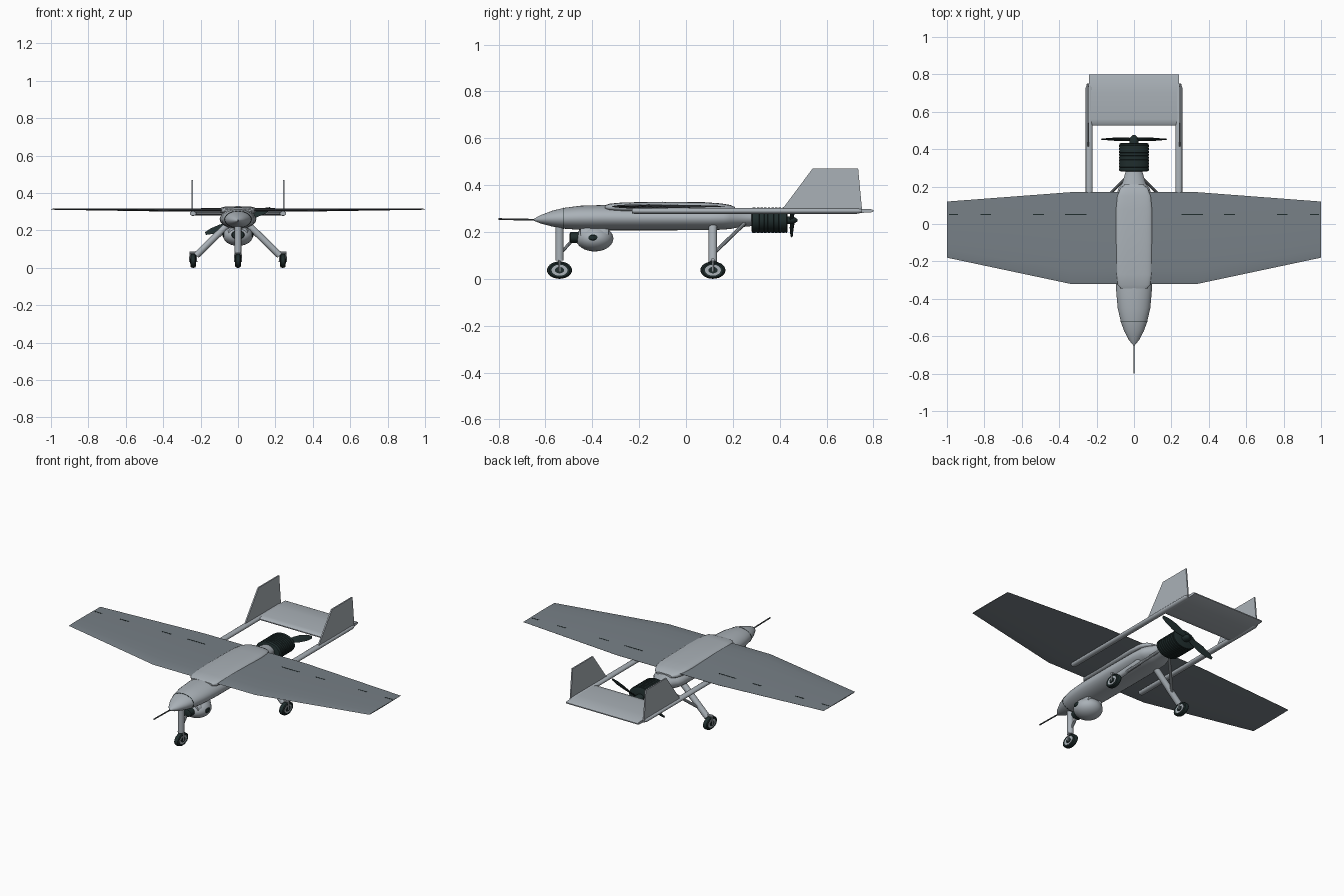
import bpy, bmesh, math
from mathutils import Vector

if "Cube" in bpy.data.objects:
    bpy.data.objects.remove(bpy.data.objects["Cube"])


def material(name, rgb):
    m = bpy.data.materials.new(name)
    m.use_nodes = True
    m.diffuse_color = (*rgb, 1)
    m.node_tree.nodes["Principled BSDF"].inputs["Base Color"].default_value = (*rgb, 1)
    return m


BODY = material("light grey", (0.40, 0.44, 0.475))
WING = material("wing grey", (0.185, 0.215, 0.24))
DARK = material("dark green grey", (0.014, 0.026, 0.026))
TRIM = material("probe grey", (0.08, 0.09, 0.095))


def finish(name, bm, *mats, smooth=True):
    bmesh.ops.recalc_face_normals(bm, faces=bm.faces)
    mesh = bpy.data.meshes.new(name)
    bm.to_mesh(mesh)
    bm.free()
    ob = bpy.data.objects.new(name, mesh)
    bpy.context.collection.objects.link(ob)
    for m in mats:
        mesh.materials.append(m)
    if smooth:
        bpy.ops.object.select_all(action='DESELECT')
        ob.select_set(True)
        bpy.context.view_layer.objects.active = ob
        bpy.ops.object.shade_smooth_by_angle(angle=math.radians(35))
    return ob


def skin(bm, rings):
    """Bridge equal point rings and cap both ends."""
    vs = [[bm.verts.new(p) for p in r] for r in rings]
    n = len(vs[0])
    for a, b in zip(vs, vs[1:]):
        for i in range(n):
            bm.faces.new((a[i], a[(i + 1) % n], b[(i + 1) % n], b[i]))
    bm.faces.new(vs[0])
    bm.faces.new(vs[-1])


def loft(name, sections, mat, axis='y', off=0.0, e=1.0, n=32):
    """Sections are (position, half width, bottom z, top z) ovals along an axis."""
    bm = bmesh.new()
    rings = []
    for t, r, lo, hi in sections:
        ring = []
        for i in range(n):
            a = 2 * math.pi * i / n
            c, s = math.cos(a), math.sin(a)
            u = off + r * math.copysign(abs(c) ** e, c)
            z = (lo + hi) / 2 + (hi - lo) / 2 * math.copysign(abs(s) ** e, s)
            ring.append((u, t, z) if axis == 'y' else (t, u, z))
        rings.append(ring)
    skin(bm, rings)
    return finish(name, bm, mat)


SQ = 0.69  # round parts are flattened in height


def turned(name, profile, z, mat, **kw):
    return loft(name, [(t, r, z - r * SQ, z + r * SQ) for t, r in profile], mat, **kw)


def rod(name, a, b, r, mat, n=16):
    a, b = Vector(a), Vector(b)
    q = (b - a).to_track_quat('Z', 'Y')
    ring = [q @ Vector((r * math.cos(2 * math.pi * i / n), r * math.sin(2 * math.pi * i / n), 0))
            for i in range(n)]
    bm = bmesh.new()
    skin(bm, [[a + p for p in ring], [b + p for p in ring]])
    return finish(name, bm, mat)


# Fuselage, nose seam, top fairing and probe
loft("fuselage", [(-.65, .003, .248, .256), (-.62, .028, .236, .272), (-.57, .054, .223, .291),
                  (-.52, .071, .214, .303), (-.45, .087, .209, .312), (-.35, .096, .207, .315),
                  (-.1, .098, .207, .313), (.1, .098, .208, .310), (.16, .094, .210, .308),
                  (.19, .083, .213, .304), (.22, .062, .219, .298), (.29, .042, .226, .290)], BODY)
loft("nose_seam", [(-.523, .0715, .2135, .3035), (-.520, .0725, .2130, .3040)], DARK)
loft("wing_fairing", [(-.345, .070, .296, .314), (-.325, .088, .290, .321), (-.27, .096, .285, .326),
                      (-.1, .098, .285, .329), (.08, .097, .285, .327), (.15, .090, .285, .322),
                      (.19, .074, .285, .315), (.21, .05, .287, .306)], BODY, e=0.6)
rod("nose_probe", (0, -.8, .255), (0, -.64, .252), .004, TRIM, 10)

# Wing: half section heights along the chord, tapering from root to tip
CHORD = [(0, 0), (.04, .5), (.15, .9), (.33, 1), (.6, .75), (.85, .33), (1, .06)]
STATIONS = [(0, -.32, .17, .0095, .309), (.34, -.32, .17, .009, .309), (1, -.18, .12, .0025, .313)]


def wing_ring(x, y0, y1, h, zc):
    top = [(x, y0 + (y1 - y0) * f, zc + h * k) for f, k in CHORD]
    return top + [(px, py, 2 * zc - pz) for px, py, pz in reversed(top[1:])]


bm = bmesh.new()
left = [wing_ring(*s) for s in STATIONS]
skin(bm, [[(-x, y, z) for x, y, z in r] for r in reversed(left[1:])] + left)
finish("wing", bm, WING)


def wing_top(x, y):
    a, b = (STATIONS[0], STATIONS[1]) if x < .34 else (STATIONS[1], STATIONS[2])
    t = (x - a[0]) / (b[0] - a[0])
    y0, y1, h, zc = [a[i] + t * (b[i] - a[i]) for i in range(1, 5)]
    f = (y - y0) / (y1 - y0)
    for (f0, k0), (f1, k1) in zip(CHORD, CHORD[1:]):
        if f0 <= f <= f1:
            return zc + h * (k0 + (k1 - k0) * (f - f0) / (f1 - f0))
    return zc


# Hinge line dashes on the wing
bm = bmesh.new()
for s in (-1, 1):
    for xa, xb in ((.255, .37), (.48, .54), (.765, .82), (.94, .99)):
        skin(bm, [[(s * x, y, wing_top(x, y) + dz)
                   for y, dz in ((.049, -.001), (.049, .0012), (.054, .0012), (.054, -.001))]
                  for x in (xa, xb)])
finish("hinge_line_dashes", bm, DARK, smooth=False)

# Tail booms and fins
for side, s in (("left", 1), ("right", -1)):
    turned(side + "_boom", [(-.23, .016), (-.22, .018), (.73, .018), (.75, .012)], .290, BODY,
           off=s * .24, n=20)
    bm = bmesh.new()
    outline = [(.41, .296), (.54, .47), (.735, .47), (.752, .29)]
    skin(bm, [[(s * .244 + d, y, z) for y, z in outline] for d in (-.004, .004)])
    finish(side + "_fin", bm, BODY, smooth=False)

# Tailplane with rounded leading and trailing edges
bm = bmesh.new()
half = [(.527, .002), (.533, .007), (.56, .011), (.70, .010), (.79, .007), (.80, .003)]
ring = [(y, .290 + h) for y, h in half] + [(y, .290 - h) for y, h in reversed(half)]
skin(bm, [[(x, y, z) for y, z in ring] for x in (-.24, .24)])
finish("tailplane", bm, BODY)

# Engine with cooling ribs
ribs = [(.28, .066), (.284, .078)]
for i in range(9):
    y = .288 + i * .0155
    ribs += [(y, .08), (y + .009, .08), (y + .0095, .077), (y + .0145, .077)]
turned("engine", ribs + [(.43, .078), (.433, .07)], .25, DARK)
turned("propeller_hub", [(.43, .024), (.455, .024), (.465, .018), (.475, .008)], .25, DARK, n=20)

# Two twisted propeller blades
for side, s in (("left", 1), ("right", -1)):
    d, across = Vector((s * .93, 0, s * .36)), Vector((-s * .36, 0, s * .93))
    bm = bmesh.new()
    rings = []
    for r, w, tw in ((.01, .008, 60), (.05, .016, 40), (.10, .020, 28), (.15, .017, 20), (.187, .008, 16)):
        t = math.radians(tw)
        wide = across * math.cos(t) + Vector((0, s * math.sin(t), 0))
        thin = d.cross(wide)
        c = Vector((0, .453, .25)) + d * r
        rings.append([c + wide * w, c + thin * .003, c - wide * w, c - thin * .003])
    skin(bm, rings)
    finish(side + "_propeller_blade", bm, DARK)

# Camera turret
ball = [(-.39 - .08 * math.cos(math.pi * i / 16), max(.002, .08 * math.sin(math.pi * i / 16)))
        for i in range(17)]
turned("camera_ball", ball, .172, BODY)
turned("camera_mount", [(-.45, .05), (-.43, .06), (-.35, .06), (-.33, .05)], .19, BODY)
turned("camera_lens", [(-.497, .024), (-.494, .033), (-.44, .036)], .176, DARK, n=20)
for side, s in (("left", 1), ("right", -1)):
    turned(side + "_camera_window", [(s * .06, .02), (s * .078, .02), (s * .082, .014)], .176, DARK,
           axis='x', off=-.397, n=16)


# Wheels with hubs and forks
def wheel(name, x, y):
    tyre = [(-.012, .036), (-.015, .044), (-.011, .051), (-.004, .0535)]
    tyre += [(-t, r) for t, r in reversed(tyre)]
    z = .0535 * SQ
    turned(name + "_tyre", [(x + t, r) for t, r in tyre], z, DARK, axis='x', off=y, n=28)
    turned(name + "_hub", [(x - .0135, .034), (x + .0135, .034)], z, BODY, axis='x', off=y, n=24)
    turned(name + "_cap", [(x - .016, .02), (x + .016, .02)], z, DARK, axis='x', off=y, n=16)
    for label, s in (("left", 1), ("right", -1)):
        rod(f"{name}_fork_{label}", (x + s * .018, y, z - .006), (x + s * .015, y, .080), .0045, BODY, 8)
    rod(name + "_fork_bridge", (x - .018, y, .080), (x + .018, y, .080), .008, BODY, 10)


# Landing gear
wheel("nose_wheel", 0, -.54)
rod("nose_strut", (0, -.54, .078), (0, -.54, .225), .018, BODY)
rod("nose_brace", (0, -.53, .115), (0, -.44, .215), .007, BODY, 10)
for side, s in (("left", 1), ("right", -1)):
    wheel(side + "_main_wheel", s * .24, .115)
    rod(side + "_main_strut", (s * .223, .115, .066), (s * .06, .115, .225), .018, BODY)
    rod(side + "_main_brace", (s * .165, .125, .115), (s * .04, .25, .236), .008, BODY, 10)
